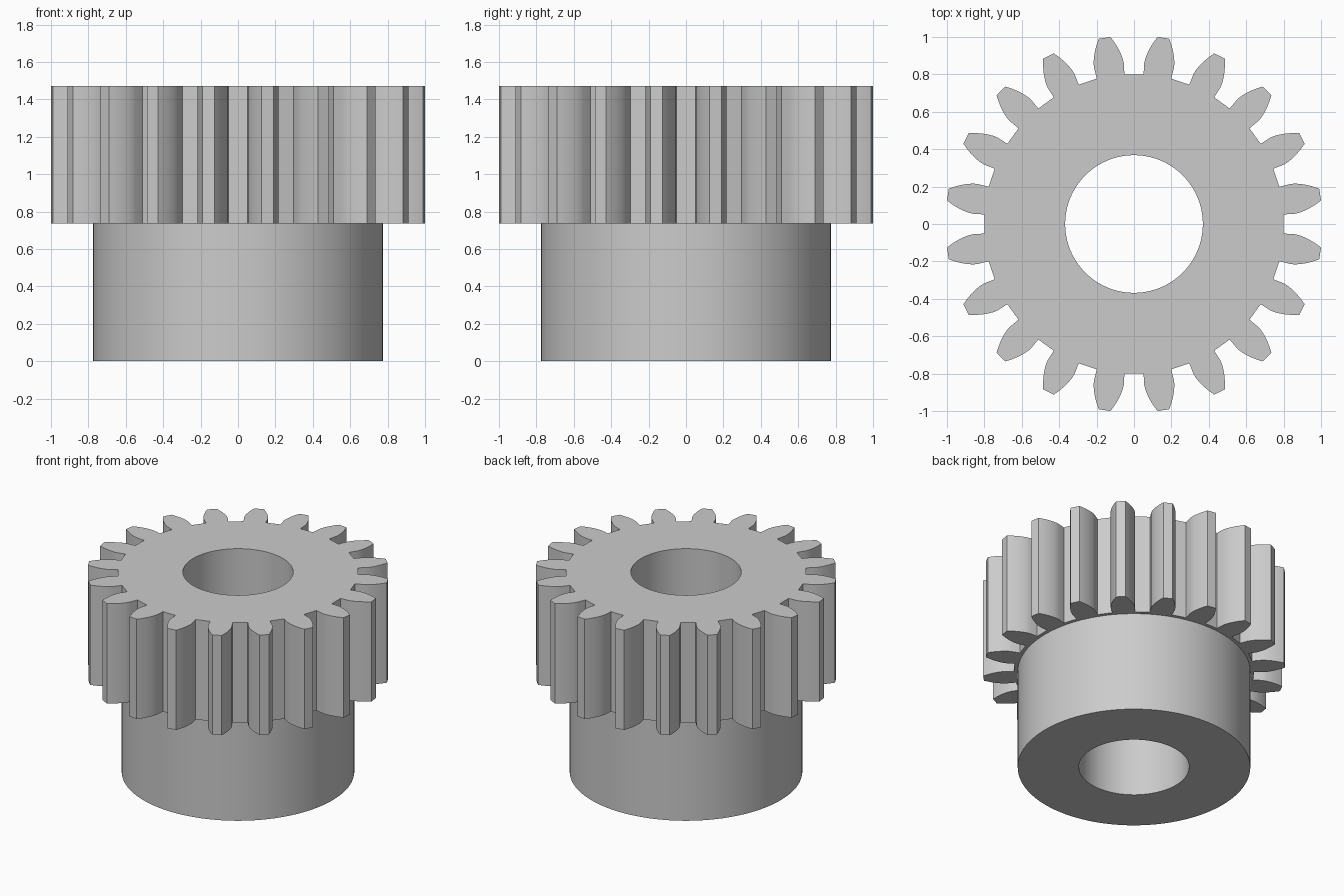
import bpy, bmesh
from math import sin, cos, tan, acos, pi, radians

cube = bpy.data.objects.get("Cube")
if cube:
    bpy.data.objects.remove(cube, do_unlink=True)

# Gear proportions
TEETH = 20
TIP = 1.008
MODULE = TIP / (TEETH / 2 + 1)
PITCH = MODULE * TEETH / 2
ROOT = PITCH - 1.25 * MODULE
PRESSURE = radians(20)
BASE = PITCH * cos(PRESSURE)
BORE, HUB = 0.368, 0.776
HALF_HEIGHT = 0.735
FLANK_STEPS = 8

steel = bpy.data.materials.new("grey steel")
steel.use_nodes = True
colour = (0.6, 0.6, 0.6, 1)
steel.diffuse_color = colour
steel.node_tree.nodes["Principled BSDF"].inputs["Base Color"].default_value = colour


def polar(r, a):
    return (r * cos(a), r * sin(a))


def circle(r, n=128):
    return [polar(r, 2 * pi * i / n) for i in range(n)]


def involute(a):
    return tan(a) - a


def gear_outline():
    # Half a tooth as (radius, half angle): radial foot, then involute flank
    start = pi / (2 * TEETH) + involute(PRESSURE)
    flank = [(ROOT, start)]
    for i in range(FLANK_STEPS + 1):
        r = BASE + (TIP - BASE) * i / FLANK_STEPS
        flank.append((r, start - involute(acos(min(1, BASE / r)))))
    points = []
    for k in range(TEETH):
        mid = 2 * pi * (k + 0.5) / TEETH
        points += [polar(r, mid - a) for r, a in flank]
        points += [polar(r, mid + a) for r, a in reversed(flank)]
    return points


def extruded_ring(name, loops, z):
    # Filled flat outline with a hole, given thickness and turned into a mesh
    curve = bpy.data.curves.new(name + " outline", "CURVE")
    curve.dimensions = "2D"
    curve.fill_mode = "BOTH"
    curve.extrude = HALF_HEIGHT / 2
    for loop in loops:
        spline = curve.splines.new("POLY")
        spline.points.add(len(loop) - 1)
        for point, (x, y) in zip(spline.points, loop):
            point.co = (x, y, 0, 1)
        spline.use_cyclic_u = True
    helper = bpy.data.objects.new(name + " outline", curve)
    bpy.context.collection.objects.link(helper)
    bpy.context.view_layer.update()
    graph = bpy.context.evaluated_depsgraph_get()
    mesh = bpy.data.meshes.new_from_object(helper.evaluated_get(graph))
    bpy.data.objects.remove(helper, do_unlink=True)

    bm = bmesh.new()
    bm.from_mesh(mesh)
    bmesh.ops.remove_doubles(bm, verts=bm.verts, dist=1e-5)
    bmesh.ops.recalc_face_normals(bm, faces=bm.faces)
    bm.to_mesh(mesh)
    bm.free()
    mesh.materials.clear()
    mesh.materials.append(steel)

    obj = bpy.data.objects.new(name, mesh)
    obj.location.z = z
    bpy.context.collection.objects.link(obj)
    bpy.ops.object.select_all(action="DESELECT")
    obj.select_set(True)
    bpy.context.view_layer.objects.active = obj
    bpy.ops.object.shade_smooth_by_angle(angle=radians(20))
    return obj


# Plain hub below, toothed wheel above, one bore through both
extruded_ring("hub", [circle(HUB), circle(BORE)], HALF_HEIGHT / 2)
extruded_ring("toothed_wheel", [gear_outline(), circle(BORE)], HALF_HEIGHT * 1.5)
